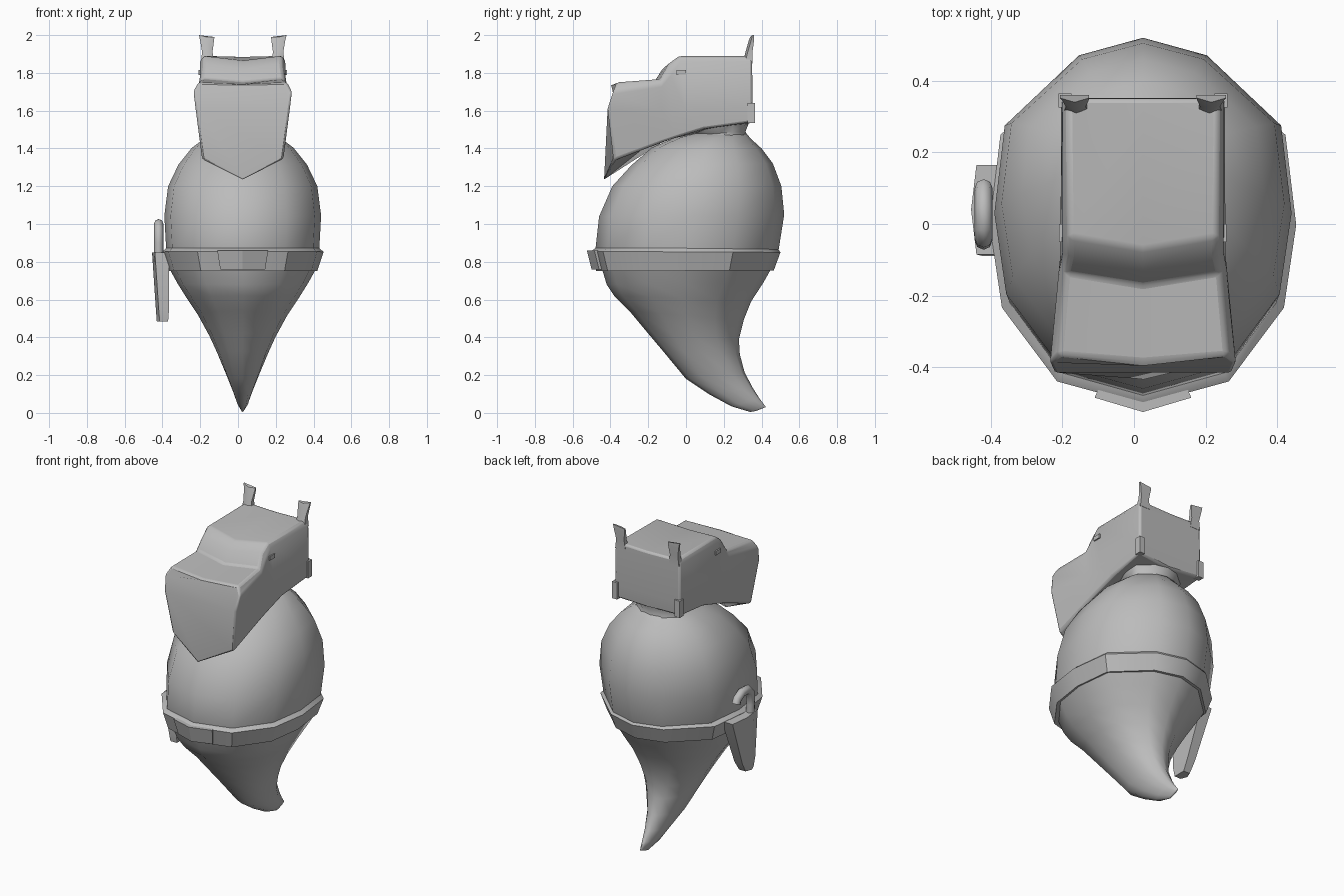
import bpy, bmesh, math
from mathutils import Vector

if "Cube" in bpy.data.objects:
    bpy.data.objects.remove(bpy.data.objects["Cube"], do_unlink=True)

CX = 0.025  # symmetry plane of the figure

grey = bpy.data.materials.new("plain grey")
grey.use_nodes = True
grey.diffuse_color = (0.5, 0.5, 0.5, 1)
grey.node_tree.nodes["Principled BSDF"].inputs["Base Color"].default_value = (0.5, 0.5, 0.5, 1)


def finish(name, bm, angle=40, bevel=0):
    bmesh.ops.remove_doubles(bm, verts=bm.verts, dist=0.0005)
    bmesh.ops.recalc_face_normals(bm, faces=bm.faces)
    mesh = bpy.data.meshes.new(name)
    bm.to_mesh(mesh)
    bm.free()
    mesh.materials.append(grey)
    ob = bpy.data.objects.new(name, mesh)
    bpy.context.collection.objects.link(ob)
    bpy.ops.object.select_all(action='DESELECT')
    ob.select_set(True)
    bpy.context.view_layer.objects.active = ob
    if bevel:
        mod = ob.modifiers.new("soft edges", 'BEVEL')
        mod.width, mod.segments, mod.limit_method = bevel, 2, 'ANGLE'
    bpy.ops.object.shade_smooth_by_angle(angle=math.radians(angle))
    return ob


def skin(bm, loops):
    """Bridge consecutive closed loops of points; returns the vertex rows."""
    rows = [[bm.verts.new(p) for p in loop] for loop in loops]
    for a, b in zip(rows, rows[1:]):
        for i in range(len(a)):
            j = (i + 1) % len(a)
            bm.faces.new((a[i], a[j], b[j], b[i]))
    return rows


# Twelve-sided plan outline: sideways and front-to-back factors
half = [(0, -1), (.56, -.87), (.92, -.46), (1, 0), (.93, .5), (.43, .9), (0, 1)]
PLAN = half + [(-x, y) for x, y in half[-2:0:-1]]


def ring(yf, zf, yb, zb, w):
    """Ring spanning a front point and a back point, with half width w."""
    f, b = Vector((CX, yf, zf)), Vector((CX, yb, zb))
    mid, arm = (f + b) / 2, (b - f) / 2
    return [mid + arm * t + Vector((w * s, 0, 0)) for s, t in PLAN]


def loft(name, rings, **kw):
    bm = bmesh.new()
    rows = skin(bm, [ring(*r) for r in rings])
    bm.faces.new(rows[0])
    bm.faces.new(rows[-1])
    return finish(name, bm, **kw)


# Round body
loft("body", [
    (-.44, .76, .45, .76, .385), (-.48, .86, .49, .86, .405),
    (-.46, 1.04, .52, 1.05, .415), (-.39, 1.2, .505, 1.2, .395),
    (-.29, 1.31, .46, 1.32, .34), (-.18, 1.405, .40, 1.40, .27),
    (-.05, 1.46, .345, 1.45, .2), (.08, 1.49, .31, 1.49, .12)], angle=60)

# Curled pointed tail
loft("tail", [
    (-.45, .78, .455, .77, .395), (-.42, .68, .41, .69, .345),
    (-.38, .62, .345, .59, .295), (-.3, .54, .305, .49, .235),
    (-.2, .42, .28, .39, .175), (-.12, .325, .285, .31, .135),
    (.0, .18, .31, .215, .085), (.12, .1, .355, .13, .052),
    (.24, .035, .39, .075, .03), (.34, .005, .42, .035, .008),
    (.37, .01, .42, .03, .003)], angle=60)

# Flared belt
loft("belt", [
    (-.43, .755, .44, .755, .375), (-.475, .75, .465, .755, .395),
    (-.505, .855, .5, .85, .428), (-.48, .872, .485, .872, .405)], angle=35)

# Chevron buckle
bm = bmesh.new()
loops = []
for z, s, dy in ((.76, .88, .025), (.86, 1, 0)):
    outline = [(-.12, -.45), (-.135, -.485), (0, -.525), (.135, -.485), (.12, -.45), (0, -.46)]
    loops.append([(CX + x * s, y + dy, z) for x, y in outline])
rows = skin(bm, loops)
for r in rows:
    bm.faces.new(r)
finish("buckle", bm, angle=20)

# Short neck flaring into the head
loft("neck", [
    (-.05, 1.42, .34, 1.44, .2), (.04, 1.47, .315, 1.49, .15),
    (-.02, 1.53, .335, 1.54, .19), (-.04, 1.6, .345, 1.6, .2)], angle=60)

# Head: half sections from front to back, top centre round to bottom centre
sections = [
    [(0, -.385, 1.74), (.235, -.365, 1.75), (.262, -.39, 1.7), (.25, -.415, 1.61), (.215, -.38, 1.34), (0, -.44, 1.23)],
    [(0, -.17, 1.75), (.215, -.135, 1.768), (.235, -.13, 1.74), (.235, -.13, 1.6), (.215, -.12, 1.435), (0, -.24, 1.39)],
    [(0, -.125, 1.82), (.205, -.09, 1.85), (.225, -.08, 1.8), (.23, -.08, 1.6), (.215, -.06, 1.455), (0, -.1, 1.45)],
    [(0, -.07, 1.865), (.205, -.035, 1.89), (.225, -.03, 1.86), (.23, 0, 1.6), (.215, .1, 1.505), (0, .1, 1.49)],
    [(0, .35, 1.885), (.21, .35, 1.89), (.225, .35, 1.86), (.228, .352, 1.62), (.23, .35, 1.54), (0, .33, 1.53)]]
bm = bmesh.new()
loops = []
for sec in sections:
    full = sec + [(-x, y, z) for x, y, z in sec[-2:0:-1]]
    loops.append([(CX + x, y, z) for x, y, z in full])
rows = skin(bm, loops)
for r in (rows[0], rows[-1]):
    bm.faces.new([r[i] for i in (0, 1, 2, 3, 7, 8, 9)])
    bm.faces.new([r[i] for i in (3, 4, 5, 6, 7)])
finish("head", bm, angle=40, bevel=.012)


def box(bm, lo, hi):
    v = skin(bm, [[(x, y, z) for x, y in ((lo[0], lo[1]), (hi[0], lo[1]), (hi[0], hi[1]), (lo[0], hi[1]))]
                  for z in (lo[2], hi[2])])
    for r in v:
        bm.faces.new(r)


for side, tag in ((1, "left"), (-1, "right")):
    # Upright ear, wider at the top
    bm = bmesh.new()
    loops = []
    for z, inner, outer, yf, yb in ((1.85, .15, .222, .3, .352), (1.91, .16, .215, .315, .352),
                                    (1.97, .152, .225, .332, .36), (1.99, .15, .232, .34, .36)):
        loops.append([(CX + side * x, y, z) for x, y in
                      ((inner, yf + .012), ((inner + outer) / 2, yf), (outer, yf + .012), (outer, yb), (inner, yb))])
    loops[-1] = [(x, y, 2.0 if abs(x - CX) > .2 else z) for x, y, z in loops[-1]]
    rows = skin(bm, loops)
    for r in rows[::3]:
        bm.faces.new(r)
    finish(tag + "_ear", bm, angle=40)
    # Tab at the rear lower corner and small brow stud
    bm = bmesh.new()
    box(bm, (CX + side * .2, .325, 1.535), (CX + side * .236, .364, 1.64))
    finish(tag + "_corner_tab", bm)
    bm = bmesh.new()
    box(bm, (CX + side * .2, -.05, 1.79), (CX + side * .234, .0, 1.815))
    finish(tag + "_brow_stud", bm)

# Tapered holster on the right hip
bm = bmesh.new()
loops = []
for z, yf, yb, xo, xi in ((.485, -.08, .0, -.43, -.37), (.55, -.09, .04, -.435, -.365),
                          (.85, -.085, .165, -.455, -.365)):
    c = (yf + yb) / 2
    loops.append([(xi, yf, z), (xo + .015, yf, z), (xo, c, z), (xo + .015, yb, z), (xi, yb, z)])
rows = skin(bm, loops)
for r in rows[::2]:
    bm.faces.new(r)
finish("holster", bm, angle=25)

# Curved hook rising from the holster
path = [(-.04, .8), (-.045, .9), (-.04, .97), (-.01, 1.0), (.045, 1.0), (.09, .975), (.1, .95)]
bm = bmesh.new()
loops = []
for i, p in enumerate(path):
    a, b = path[max(i - 1, 0)], path[min(i + 1, len(path) - 1)]
    n = Vector((0, b[1] - a[1], a[0] - b[0])).normalized()
    base = Vector((-.42, p[0], p[1]))
    loops.append([base + n * (.027 * math.cos(t)) + Vector((.025 * math.sin(t), 0, 0))
                  for t in (k * math.pi / 4 for k in range(8))])
rows = skin(bm, loops)
for r in (rows[0], rows[-1]):
    bm.faces.new(r)
finish("hook", bm, angle=50)
